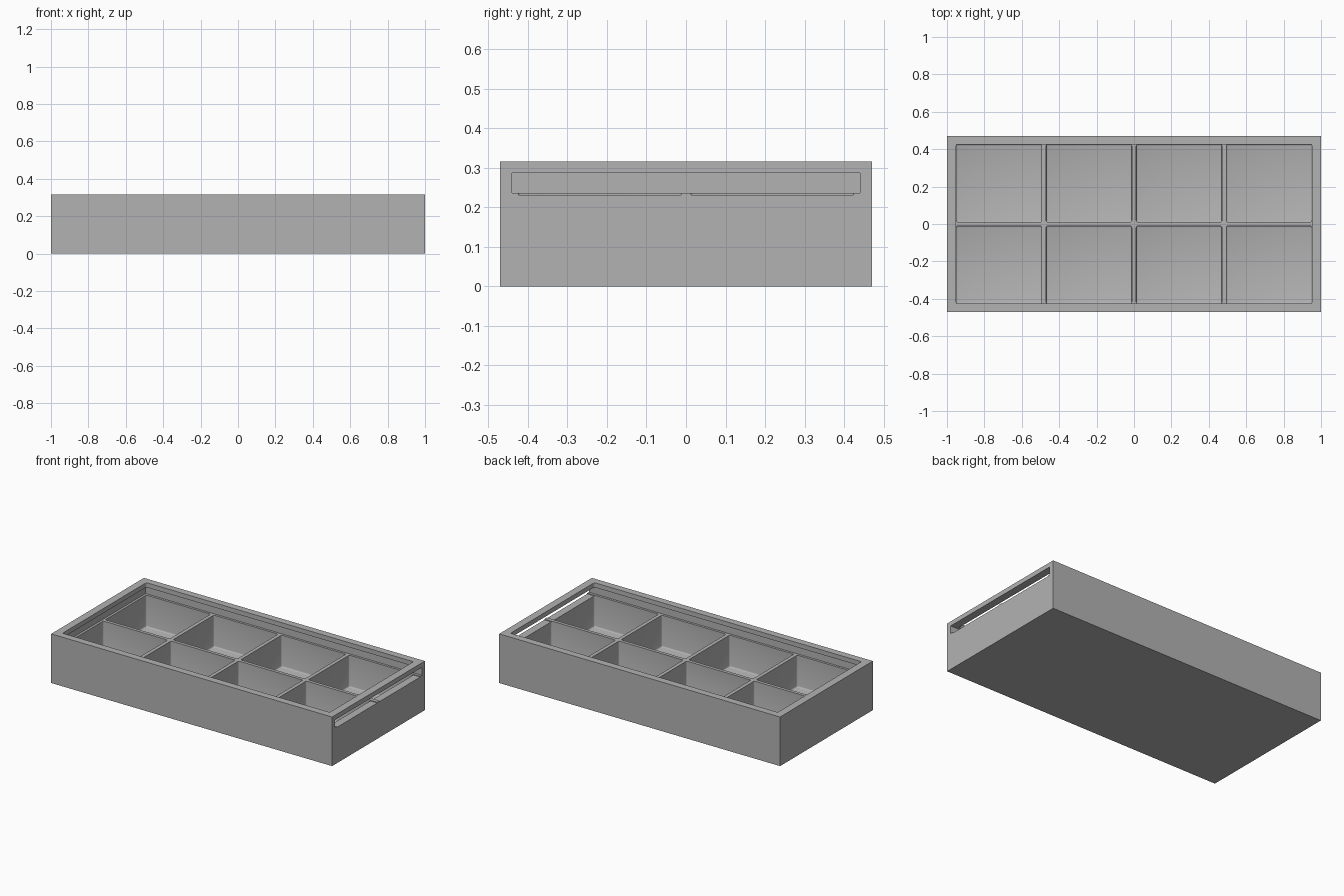
import bpy, bmesh
from mathutils import Vector

if "Cube" in bpy.data.objects:
    bpy.data.objects.remove(bpy.data.objects["Cube"])

grey = bpy.data.materials.new("grey plastic")
grey.diffuse_color = (0.45, 0.45, 0.45, 1)
grey.use_nodes = True
grey.node_tree.nodes["Principled BSDF"].inputs["Base Color"].default_value = grey.diffuse_color


def box(name, lo, hi, round_if=None, radius=0.008):
    """Axis-aligned box; round_if picks edges to round from their end points."""
    lo, hi = Vector(lo), Vector(hi)
    bm = bmesh.new()
    bmesh.ops.create_cube(bm, size=1)
    for v in bm.verts:
        v.co = Vector([(lo[i] + hi[i]) / 2 + v.co[i] * (hi[i] - lo[i]) for i in range(3)])
    if round_if:
        edges = [e for e in bm.edges if round_if(e.verts[0].co, e.verts[1].co)]
        bmesh.ops.bevel(bm, geom=edges, offset=radius, segments=3,
                        profile=0.5, affect='EDGES')
    mesh = bpy.data.meshes.new(name)
    bm.to_mesh(mesh)
    bm.free()
    ob = bpy.data.objects.new(name, mesh)
    bpy.context.collection.objects.link(ob)
    return ob


def cut(target, cutter):
    """Subtract the cutter and delete it."""
    mod = target.modifiers.new("cut", 'BOOLEAN')
    mod.operation, mod.solver, mod.object = 'DIFFERENCE', 'EXACT', cutter
    bpy.context.view_layer.objects.active = target
    bpy.ops.object.modifier_apply(modifier=mod.name)
    bpy.data.objects.remove(cutter)


def vertical(a, b):
    return abs(a.z - b.z) > 0.01


def vertical_or_floor(a, b):
    return vertical(a, b) or max(a.z, b.z) < 0.1


# overall sizes
X, Y, H = 1.0, 0.4715, 0.316
IN_X, IN_Y = 0.951, 0.426          # inside of the walls
FLOOR, SLOT_LO, SLOT_HI = 0.032, 0.236, 0.2865
GAP_X, GAP_Y = 0.024, 0.021        # divider thickness
COLS, ROWS = 4, 2

# solid tray
tray = box("compartment_tray", (-X, -Y, 0), (X, Y, H))

# lid groove, open at the right end
cut(tray, box("lid_groove", (-0.966, -0.4405, SLOT_LO), (X + 0.1, 0.4405, SLOT_HI)))

# top opening
cut(tray, box("top_opening", (-IN_X, -IN_Y, 0.26), (IN_X, IN_Y, 0.4), vertical))

# grid of compartments, leaving the dividers
w = (2 * IN_X - (COLS - 1) * GAP_X) / COLS
d = (2 * IN_Y - (ROWS - 1) * GAP_Y) / ROWS
for r in range(ROWS):
    y = -IN_Y + r * (d + GAP_Y)
    for c in range(COLS):
        x = -IN_X + c * (w + GAP_X)
        cut(tray, box("compartment", (x, y, FLOOR), (x + w, y + d, 0.26), vertical_or_floor))
    # shallow relief in the right wall below the groove
    cut(tray, box("relief", (0.93, y + 0.002, 0.231), (X + 0.1, y + d - 0.002, 0.25)))

tray.data.materials.clear()
tray.data.materials.append(grey)
for p in tray.data.polygons:
    p.material_index = 0
bpy.ops.object.select_all(action='DESELECT')
tray.select_set(True)
bpy.context.view_layer.objects.active = tray
bpy.ops.object.shade_smooth_by_angle(angle=0.6)
